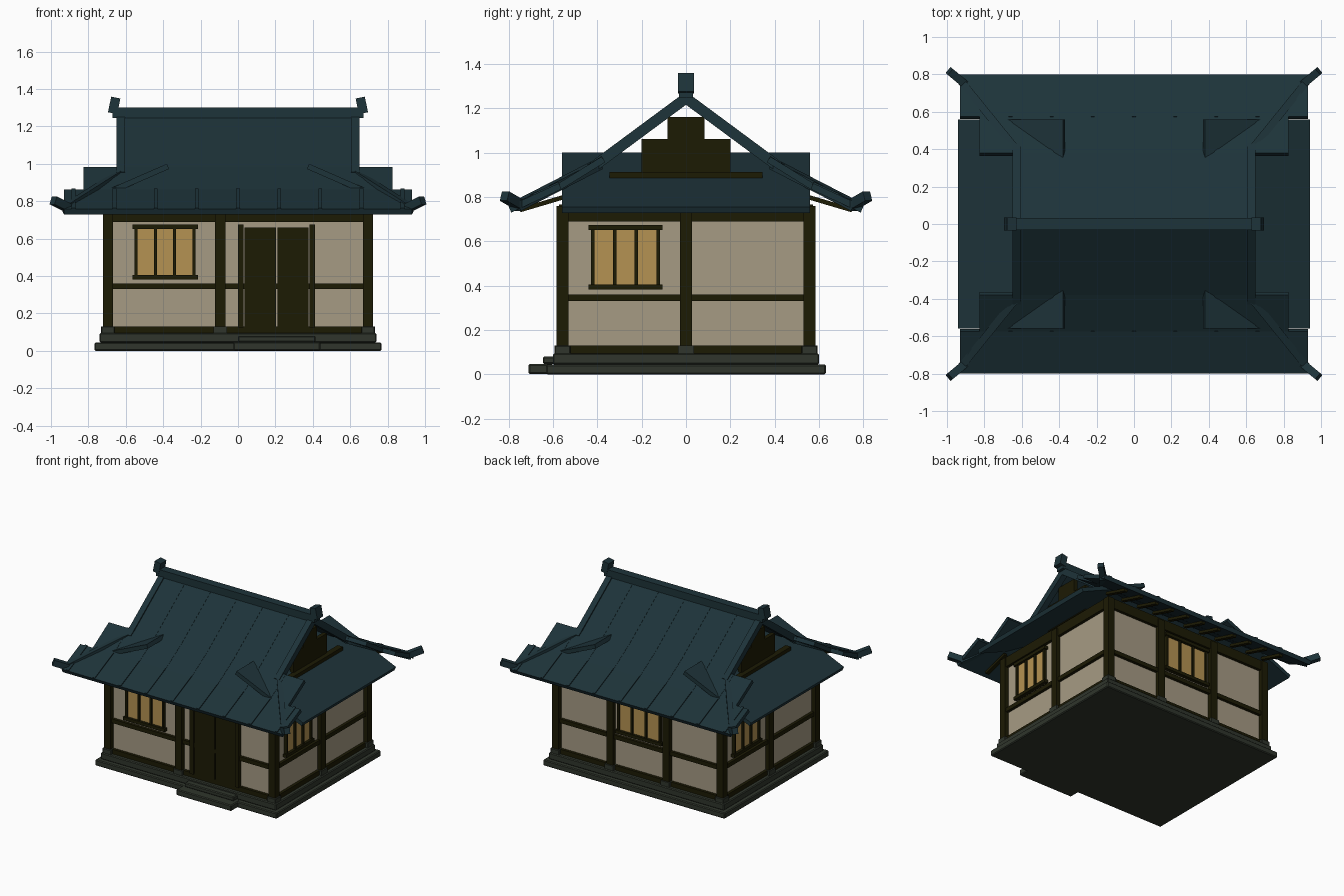
import bpy
import bmesh
from math import pi
from mathutils import Matrix, Vector

cube = bpy.data.objects.get("Cube")
if cube:
    bpy.data.objects.remove(cube, do_unlink=True)


def material(name, rgb):
    m = bpy.data.materials.new(name)
    m.use_nodes = True
    m.diffuse_color = (*rgb, 1)
    m.node_tree.nodes["Principled BSDF"].inputs["Base Color"].default_value = (*rgb, 1)
    return m


ROOF = material("slate blue roof", (0.0125, 0.033, 0.041))
WOOD = material("dark timber", (0.0118, 0.0106, 0.0012))
PLASTER = material("cream plaster", (0.38, 0.328, 0.23))
PAPER = material("amber window paper", (0.46, 0.29, 0.085))
STONE = material("grey stone", (0.029, 0.036, 0.025))


def block(name, matrix, mat, bevel=0):
    """Unit cube shaped and placed by a matrix."""
    bm = bmesh.new()
    bmesh.ops.create_cube(bm, size=1, matrix=matrix)
    if bevel:
        bmesh.ops.bevel(bm, geom=bm.edges[:], offset=bevel, segments=1, affect='EDGES')
    mesh = bpy.data.meshes.new(name)
    bm.to_mesh(mesh)
    bm.free()
    mesh.materials.append(mat)
    obj = bpy.data.objects.new(name, mesh)
    bpy.context.collection.objects.link(obj)


def box(name, x, y, z, mat, bevel=0, turn=0):
    """Box from (min, max) ranges, optionally turned about the vertical axis."""
    lo, hi = Vector((x[0], y[0], z[0])), Vector((x[1], y[1], z[1]))
    place = Matrix.Translation((lo + hi) / 2) @ Matrix.Diagonal((*(hi - lo), 1))
    block(name, Matrix.Rotation(turn, 4, 'Z') @ place, mat, bevel)


def beam(name, p, q, width, height, mat):
    """Bar or slab whose top centre line runs from p to q."""
    p, q = Vector(p), Vector(q)
    along = (q - p).normalized()
    side = along.cross(Vector((0, 0, 1))).normalized()
    up = side.cross(along)
    axes = Matrix((side, along, up)).transposed().to_4x4()
    size = Matrix.Diagonal((width, (q - p).length, height, 1))
    block(name, Matrix.Translation((p + q) / 2 - up * height / 2) @ axes @ size, mat)


# Stone plinth, entrance steps and wall core
box("lower_plinth", (-0.767, 0.767), (-0.63, 0.63), (0, 0.045), STONE, 0.006)
box("upper_plinth", (-0.74, 0.74), (-0.6, 0.6), (0.045, 0.095), STONE, 0.006)
box("lower_step", (-0.025, 0.44), (-0.71, -0.6), (0.002, 0.047), STONE, 0.006)
box("upper_step", (0.0, 0.415), (-0.645, -0.58), (0.047, 0.08), STONE, 0.006)
box("plaster_walls", (-0.69, 0.69), (-0.55, 0.55), (0.09, 0.75), PLASTER)

# Corner posts on stone footings
for sx in (-1, 1):
    for sy in (-1, 1):
        x, y = sx * 0.695, sy * 0.557
        box("corner_post", (x - 0.027, x + 0.027), (y - 0.027, y + 0.027), (0.1, 0.76), WOOD)
        box("corner_footing", (x - 0.036, x + 0.036), (y - 0.036, y + 0.036), (0.09, 0.13), STONE, 0.004)


def wall_part(name, face, u, z, out, mat, inset=0.03):
    """Part lying on a wall; out is how far it stands proud of the plaster."""
    turn, dist = face
    box(name, u, (-dist - out, -dist + inset), z, mat, 0, turn)


def window(face, u0, u1):
    wall_part("window_paper", face, (u0 + 0.015, u1 - 0.015), (0.395, 0.665), 0.009, PAPER)
    for z in (0.382, 0.65):
        wall_part("window_rail", face, (u0, u1), (z, z + 0.024), 0.029, WOOD)
    for i in range(4):
        c = u0 + 0.02 + (u1 - u0 - 0.04) * i / 3
        wall_part("window_bar", face, (c - 0.008, c + 0.008), (0.4, 0.655), 0.022, WOOD)


# Timber framing on each wall: face, half length, inner posts, window range
FRONT, LEFT, BACK, RIGHT = (0, 0.55), (pi / 2, 0.69), (pi, 0.55), (3 * pi / 2, 0.69)
walls = [
    (FRONT, 0.69, (-0.096,), (-0.565, -0.215)),
    (LEFT, 0.55, (0,), (-0.44, -0.106)),
    (BACK, 0.69, (-0.237, 0.237), (-0.195, 0.195)),
    (RIGHT, 0.55, (0,), (-0.44, -0.106)),
]
for face, half, posts, span in walls:
    for name, z in (("sill", (0.095, 0.13)), ("middle_rail", (0.33, 0.361)), ("wall_plate", (0.69, 0.765))):
        wall_part(name, face, (-half, half), z, 0.022, WOOD)
    for u in posts:
        wall_part("wall_post", face, (u - 0.028, u + 0.028), (0.1, 0.75), 0.032, WOOD)
        wall_part("post_footing", face, (u - 0.036, u + 0.036), (0.09, 0.13), 0.042, STONE)
    window(face, *span)

# Sliding entrance doors
for u in (0.0, 0.382):
    wall_part("door_jamb", FRONT, (u, u + 0.03), (0.125, 0.675), 0.032, WOOD)
for u in (0.034, 0.21):
    wall_part("door_panel", FRONT, (u, u + 0.168), (0.13, 0.66), 0.024, WOOD)

# Main roof: stepped rows, steeper towards the ridge (half width, top, bottom)
rows = [
    (0.635, (0, 1.265), (0.385, 0.978)),
    (0.825, (0.38, 0.982), (0.58, 0.858)),
    (0.93, (0.574, 0.862), (0.80, 0.757)),
]
for s in (-1, 1):
    for i, (half, a, b) in enumerate(rows):
        p, q = Vector((0, s * a[0], a[1])), Vector((0, s * b[0], b[1]))
        beam("roof_row", p, q, 2 * half, 0.03, ROOF)
        # Raised seams, standing higher along the eaves
        lift = 0.007 if i == 2 else 0.002
        for k in range(-4, 5):
            x = 0.22 * k
            if abs(x) < half:
                d = Vector((x, 0, lift))
                beam("roof_seam", p + d, q + d, 0.02, 0.015, ROOF)
    # Rafters under the front and back eaves
    for k in range(-5, 6):
        x = 0.14 * k
        beam("rafter", (x, s * 0.55, 0.81), (x, s * 0.752, 0.75), 0.028, 0.02, WOOD)

# Side skirts, gables, barge boards and hips
for sx in (-1, 1):
    beam("side_roof", (sx * 0.38, 0, 1.0), (sx * 0.942, 0, 0.755), 1.12, 0.03, ROOF)
    for half, z0, z1 in ((0.20, 0.86, 1.06), (0.083, 1.06, 1.16)):
        box("gable_panel", sorted((sx * 0.58, sx * 0.61)), (-half, half), (z0, z1), WOOD)
    box("gable_beam", sorted((sx * 0.60, sx * 0.645)), (-0.345, 0.345), (0.885, 0.912), WOOD)
    for sy in (-1, 1):
        beam("barge_board", (sx * 0.627, 0, 1.275), (sx * 0.627, sy * 0.43, 0.957), 0.045, 0.048, ROOF)
        beam("hip_ridge", (sx * 0.63, sy * 0.40, 0.968), (sx * 0.93, sy * 0.77, 0.778), 0.04, 0.045, ROOF)
        beam("hip_tip", (sx * 0.90, sy * 0.745, 0.785), (sx * 0.982, sy * 0.813, 0.825), 0.042, 0.045, ROOF)
    # Ridge end blocks leaning inwards
    lean = Matrix.Translation((sx * 0.662, 0, 1.312)) @ Matrix.Rotation(-sx * 0.2, 4, 'Y')
    block("ridge_finial", lean @ Matrix.Diagonal((0.05, 0.07, 0.085, 1)), ROOF)

# Ridge cap
box("ridge_cap", (-0.67, 0.67), (-0.032, 0.032), (1.245, 1.30), ROOF)
